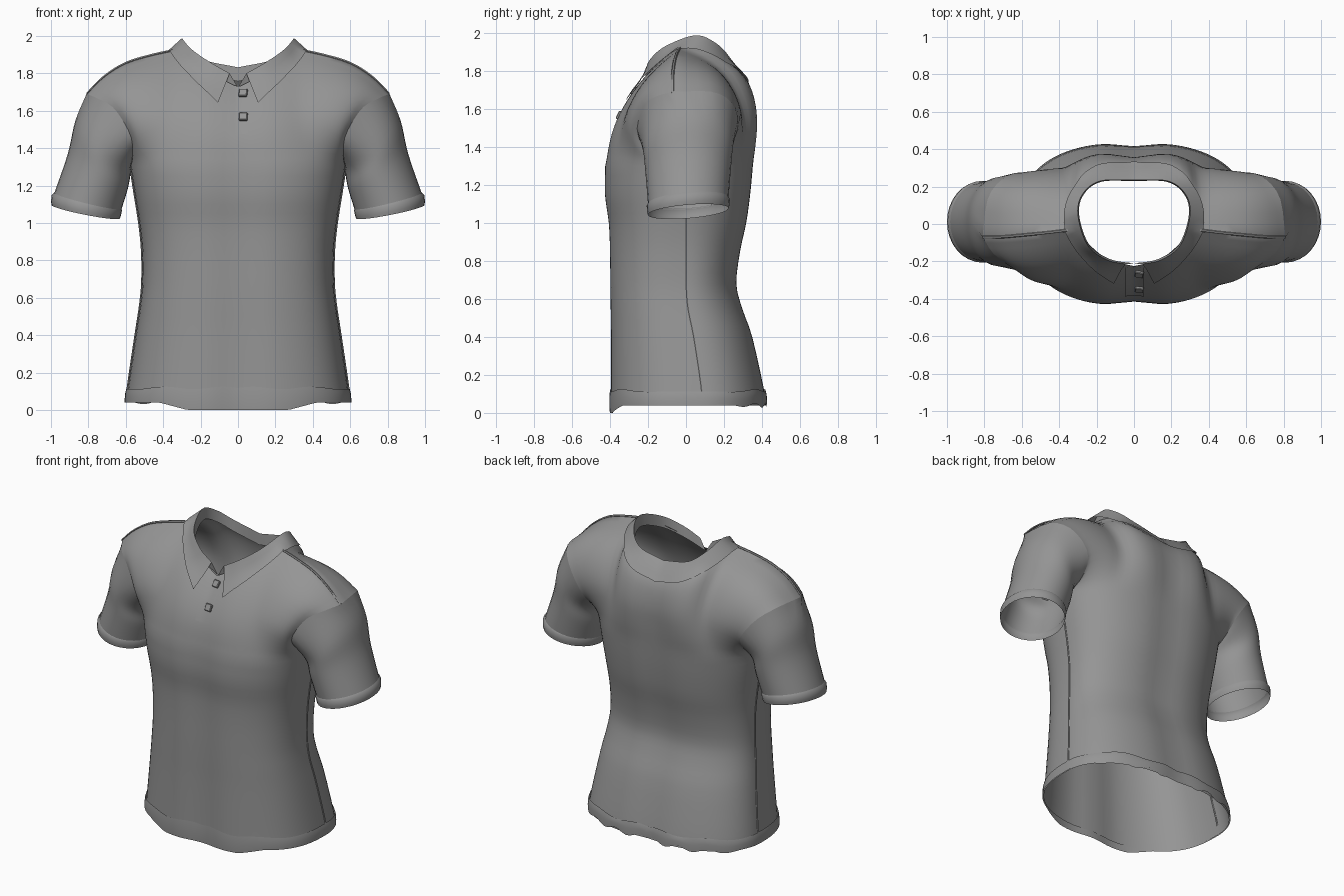
import bpy, bmesh, math
from mathutils import Vector as V, Matrix
from mathutils.bvhtree import BVHTree

if "Cube" in bpy.data.objects:
    bpy.data.objects.remove(bpy.data.objects["Cube"])

NU, NV = 18, 16

fabric = bpy.data.materials.new("grey fabric")
fabric.diffuse_color = (0.3, 0.3, 0.3, 1)
fabric.use_nodes = True
fabric.node_tree.nodes["Principled BSDF"].inputs["Base Color"].default_value = fabric.diffuse_color


def spline(pts, t):
    """Catmull-Rom through pts, t in 0..1"""
    n = len(pts) - 1
    i = min(int(t * n), n - 1)
    f = t * n - i
    p1, p2 = V(pts[i]), V(pts[i + 1])
    p0 = V(pts[i - 1]) if i > 0 else 2 * p1 - p2
    p3 = V(pts[i + 2]) if i + 2 <= n else 2 * p2 - p1
    return 0.5 * (2 * p1 + (p2 - p0) * f + (2 * p0 - 5 * p1 + 4 * p2 - p3) * f * f
                  + (3 * p1 - p0 - 3 * p2 + p3) * f ** 3)


def loft(name, grids, centre=(0, 0, 1), mirror=True):
    """Skin grids of points, weld, face outwards from centre, mirror in x"""
    bm = bmesh.new()
    for rows in grids:
        vs = [[bm.verts.new(p) for p in r] for r in rows]
        for a, b in zip(vs, vs[1:]):
            for k in range(len(a) - 1):
                bm.faces.new((a[k], a[k + 1], b[k + 1], b[k]))
    bmesh.ops.remove_doubles(bm, verts=bm.verts, dist=1e-4)
    bmesh.ops.recalc_face_normals(bm, faces=bm.faces)
    c = V(centre)
    if sum(f.normal.dot(f.calc_center_median() - c) * f.calc_area() for f in bm.faces) < 0:
        bmesh.ops.reverse_faces(bm, faces=bm.faces)
    return finish(name, bm, mirror)


def finish(name, bm, mirror=False, angle=50):
    me = bpy.data.meshes.new(name)
    bm.to_mesh(me)
    bm.free()
    ob = bpy.data.objects.new(name, me)
    bpy.context.collection.objects.link(ob)
    me.materials.append(fabric)
    bpy.ops.object.select_all(action='DESELECT')
    ob.select_set(True)
    bpy.context.view_layer.objects.active = ob
    bpy.ops.object.shade_smooth_by_angle(angle=math.radians(angle))
    if mirror:
        m = ob.modifiers.new("mirror", 'MIRROR')
        m.merge_threshold = 0.001
    return ob


# ---- body profile: z, half width, front y, side seam y, back y
PROFILE = [(.04, .600, -.406, .08, .430), (.13, .588, -.406, .08, .418),
           (.40, .548, -.406, .04, .358), (.55, .525, -.408, .01, .305),
           (.68, .512, -.410, .00, .274), (.85, .513, -.412, .00, .294),
           (1.0, .528, -.418, .00, .327), (1.15, .552, -.438, .00, .348),
           (1.30, .575, -.436, .00, .362)]


def body_point(t, u, front, grow=0.0):
    """t: hem to chest, u: centre line to side seam"""
    lo, hi = spline([p[:3] for p in PROFILE], t), spline([p[2:] for p in PROFILE], t)
    z, hw, yf = lo
    ys, yb = hi[1], hi[2]
    a = u * math.pi / 2
    x = (hw + grow) * math.sin(a) ** 0.8
    c = max(math.cos(a), 0) ** (0.72 if front else 0.93) if u < 1 else 0
    depth = (yf - ys - grow) if front else (yb - ys + grow)
    dip = 1 - 0.055 * math.exp(-(x / .12) ** 2)
    return V((x, ys + depth * c * dip, z))


# ---- edges of the upper panels
SHOULDER = [(.33, -.03, 1.925), (.45, -.045, 1.900), (.60, -.06, 1.855),
            (.72, -.07, 1.780), (.81, -.07, 1.690)]
NECK = {True: [(0, -.225, 1.725), (.14, -.19, 1.80), (.25, -.10, 1.88)],
        False: [(0, .27, 1.79), (.18, .25, 1.83), (.29, .13, 1.91)]}
ARMHOLE = {True: [(.575, 0, 1.30), (.565, -.16, 1.36), (.575, -.255, 1.47),
                  (.66, -.225, 1.61), (.75, -.16, 1.665), (.81, -.07, 1.69)],
           False: [(.575, 0, 1.30), (.565, .17, 1.36), (.59, .27, 1.48),
                   (.69, .25, 1.62), (.78, .14, 1.69), (.81, -.07, 1.69)]}
CENTRE = {True: [(0, -.385, 1.45), (0, -.335, 1.57), (0, -.27, 1.67)],
          False: [(0, .352, 1.44), (0, .355, 1.57), (0, .33, 1.70)]}


def panel(front):
    """Front or back half panel: lofted trunk and a blended patch up to the shoulder"""
    us = [i / NU for i in range(NU + 1)]
    rows = [[body_point(k / 24, u, front) for u in us] for k in range(25)]
    bottom = rows[-1]
    top_pts = NECK[front] + SHOULDER
    top = [spline(top_pts, u) for u in us]
    mid = [bottom[0]] + CENTRE[front] + [top[0]]
    power = 1.35 if front else 1.15
    patch = [bottom]
    for k in range(1, NV + 1):
        v = k / NV
        dc = spline(mid, v) - bottom[0].lerp(top[0], v)
        ds = spline(ARMHOLE[front], v) - bottom[-1].lerp(top[-1], v)
        patch.append([b.lerp(t, v) + (1 - u) * dc + u ** power * ds
                      for u, b, t in zip(us, bottom, top)])
    # relax the inside of the patch
    for _ in range(2):
        old = [[p.copy() for p in r] for r in patch]
        for k in range(1, NV):
            for i in range(1, NU):
                patch[k][i] = old[k][i].lerp((old[k][i - 1] + old[k][i + 1]
                                              + old[k - 1][i] + old[k + 1][i]) / 4, .5)
    return rows + patch[1:]


torso = loft("shirt_body", [panel(True), panel(False)])
tree = BVHTree.FromPolygons([v.co.copy() for v in torso.data.vertices],
                            [tuple(p.vertices) for p in torso.data.polygons])


def on_body(p, gap, push_only=False):
    """Lay a point on the shirt body with a small gap; also returns the normal"""
    s = -1 if p[0] < 0 else 1
    q = V((abs(p[0]), p[1], p[2]))
    hit, n, _, _ = tree.find_nearest(q)
    if not push_only or (q - hit).dot(n) < gap:
        q = hit + n * gap
        if abs(p[0]) < 1e-6:
            q.x = 0
    return V((s * q.x, q.y, q.z)), V((s * n.x, n.y, n.z))


# ---- hem band with an uneven lower edge
def hem(front):
    rows = []
    for k in range(5):
        row = []
        for i in range(2 * NU + 1):
            u = i / (2 * NU)
            p = body_point(0.11 * (1 - k / 4), u, front, 0.006 + .002 * (0 < k < 4))
            low = .04 - .04 * max(0, min(1, (.42 - p.x) / .15)) if front else \
                .04 + .014 * math.sin(34 * p.x) * math.cos(u * math.pi / 2)
            high = .118 + .007 * math.sin(20 * p.x)
            p.z = high + (low - high) * k / 4
            row.append(p)
        rows.append(row)
    return rows


loft("hem_band", [hem(True), hem(False)], (0, 0, .07))

# ---- sleeves: from the armhole to the cuff; rings are centre x, z, radii x, y, tilt
RINGS = [(.722, 1.405, .148, .238, .140), (.750, 1.275, .160, .225, .095),
         (.803, 1.115, .180, .212, .042)]
CUFF = [(.803, 1.120, .180, .212, .042), (.808, 1.108, .188, .219, .040),
        (.813, 1.078, .187, .217, .038), (.814, 1.060, .183, .213, .036)]


def ring_point(r, j):
    a = math.pi * j / NV
    cx, cz, rx, ry, dz = r
    y = -ry * math.sin(a)
    return V((cx - rx * math.cos(a), .012 + y, cz - dz * math.cos(a) + .08 * y))


hole = [spline(ARMHOLE[True], j / NV) for j in range(NV + 1)]
hole += [spline(ARMHOLE[False], 1 - j / NV) for j in range(1, NV + 1)]
paths = [[h] + [ring_point(r, j) for r in RINGS] for j, h in enumerate(hole)]
loft("sleeve", [[[spline(p, k / 15) for p in paths] for k in range(16)]], (.75, 0, 1.35))
loft("sleeve_cuff", [[[ring_point(r, j) for j in range(2 * NV + 1)] for r in CUFF]],
     (.81, 0, 1.1))

# ---- collar: folded edge, pointed leaf outside and a stand inside
FOLD = [(.045, -.215, 1.80), (.15, -.19, 1.86), (.25, -.11, 1.93), (.30, .05, 1.988),
        (.275, .16, 1.945), (.18, .23, 1.872), (0, .235, 1.832)]
LEAF = [(.11, -.300, 1.63), (.22, -.225, 1.74), (.32, -.12, 1.85), (.375, .01, 1.92),
        (.34, .17, 1.87), (.20, .30, 1.765), (0, .335, 1.73)]
leaf, stand = [[], [], [], []], [[], []]
for i in range(37):
    t = i / 36
    a, b = spline(FOLD, t), spline(LEAF, t)
    if i == 36:
        a.x = b.x = 0
    leaf[0].append(a)
    for k, f in ((1, .35), (2, .7), (3, 1)):
        leaf[k].append(on_body(a.lerp(b, f), .01, True)[0])
    stand[0].append(a)
    stand[1].append(V((a.x * .98 - .044 * (1 - t) ** 6, a.y * .98, a.z - .075)))
loft("collar", [leaf], (0, 0, 1.6))
loft("collar_stand", [stand], (0, 0, 1.8))

# ---- button placket
strip = []
for k in range(11):
    z = 1.47 + .26 * k / 10
    y = -.375 + (z - 1.45) * .54
    strip.append([on_body((x, y, z), .006)[0] for x in (-.05, -.02, .005, .03, .055)])
loft("button_placket", [strip], (0, 0, 1.5), False)

# ---- square buttons
for y, z in ((-.255, 1.685), (-.335, 1.56)):
    p, n = on_body((.03, y, z), .010)
    bm = bmesh.new()
    bmesh.ops.create_cube(bm, size=1)
    bmesh.ops.scale(bm, verts=bm.verts, vec=(.046, .046, .018))
    bmesh.ops.bevel(bm, geom=bm.edges[:], offset=.004, segments=1, affect='EDGES')
    rot = n.to_track_quat('Z', 'Y').to_matrix().to_4x4()
    bmesh.ops.transform(bm, verts=bm.verts, matrix=Matrix.Translation(p) @ rot)
    finish("button", bm, angle=30)


# ---- raised seams on shoulders and sides
def seam(name, pts, r, ax, ay):
    rows = [[p + r * (V(ax) * math.cos(a) + V(ay) * math.sin(a))
             for a in [math.tau * i / 6 for i in range(7)]] for p in pts]
    loft(name, [rows], sum(pts, V()) / len(pts))


seam("shoulder_seam", [spline(SHOULDER, k / 16) for k in range(17)], .008, (0, 1, 0), (0, 0, 1))
seam("side_seam", [body_point(.1 + .9 * k / 24, 1, True) for k in range(25)], .006,
     (1, 0, 0), (0, 1, 0))
